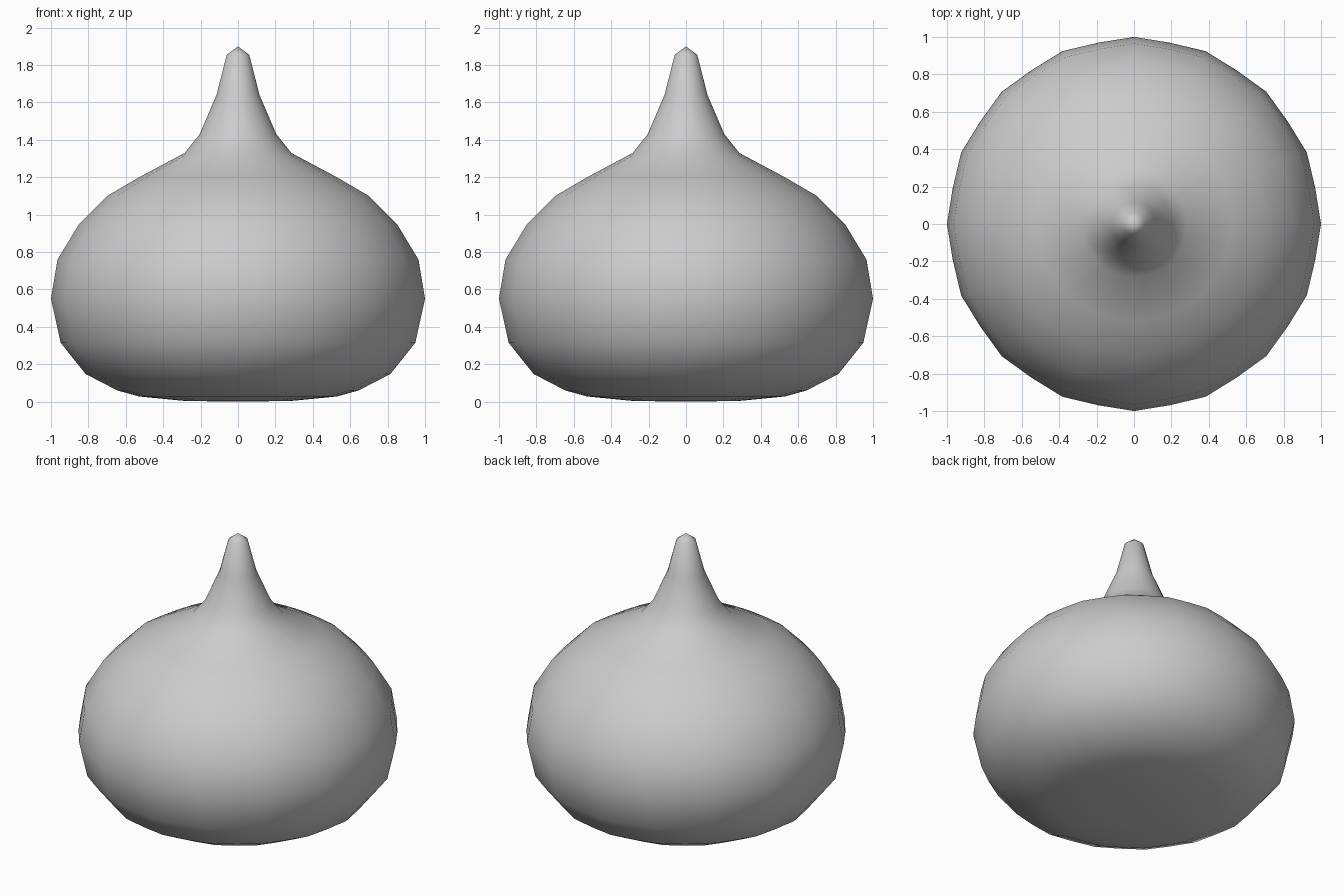
import bpy, bmesh, math

if "Cube" in bpy.data.objects:
    bpy.data.objects.remove(bpy.data.objects["Cube"])

SIDES = 32
# (radius, height) from the underside to the shoulder and up the spout
PROFILE = [(0.285, 0.004), (0.53, 0.028), (0.645, 0.06), (0.815, 0.148),
           (0.948, 0.315), (1.0, 0.55), (0.965, 0.76), (0.853, 0.945),
           (0.70, 1.10), (0.525, 1.202), (0.285, 1.33), (0.205, 1.43),
           (0.115, 1.64), (0.06, 1.855)]

bm = bmesh.new()

# rings of the body: every second corner sits slightly further in
rings = []
for r, z in PROFILE:
    ring = []
    for i in range(SIDES):
        a = 2 * math.pi * i / SIDES
        k = r * (0.988 if i % 2 else 1.0)
        ring.append(bm.verts.new((k * math.cos(a), k * math.sin(a), z)))
    rings.append(ring)

# walls between neighbouring rings
for low, high in zip(rings, rings[1:]):
    for i in range(SIDES):
        j = (i + 1) % SIDES
        bm.faces.new((low[i], low[j], high[j], high[i]))

# closed underside and pointed tip
base = bm.verts.new((0, 0, 0))
tip = bm.verts.new((0, 0, 1.9))
for i in range(SIDES):
    j = (i + 1) % SIDES
    bm.faces.new((base, rings[0][j], rings[0][i]))
    bm.faces.new((tip, rings[-1][i], rings[-1][j]))

for f in bm.faces:
    f.smooth = True
bmesh.ops.recalc_face_normals(bm, faces=bm.faces)

mesh = bpy.data.meshes.new("drop_body")
bm.to_mesh(mesh)
bm.free()

grey = bpy.data.materials.new("light grey")
grey.diffuse_color = (0.6, 0.6, 0.6, 1)
grey.use_nodes = True
grey.node_tree.nodes["Principled BSDF"].inputs["Base Color"].default_value = grey.diffuse_color
mesh.materials.append(grey)

body = bpy.data.objects.new("drop_body", mesh)
bpy.context.collection.objects.link(body)
